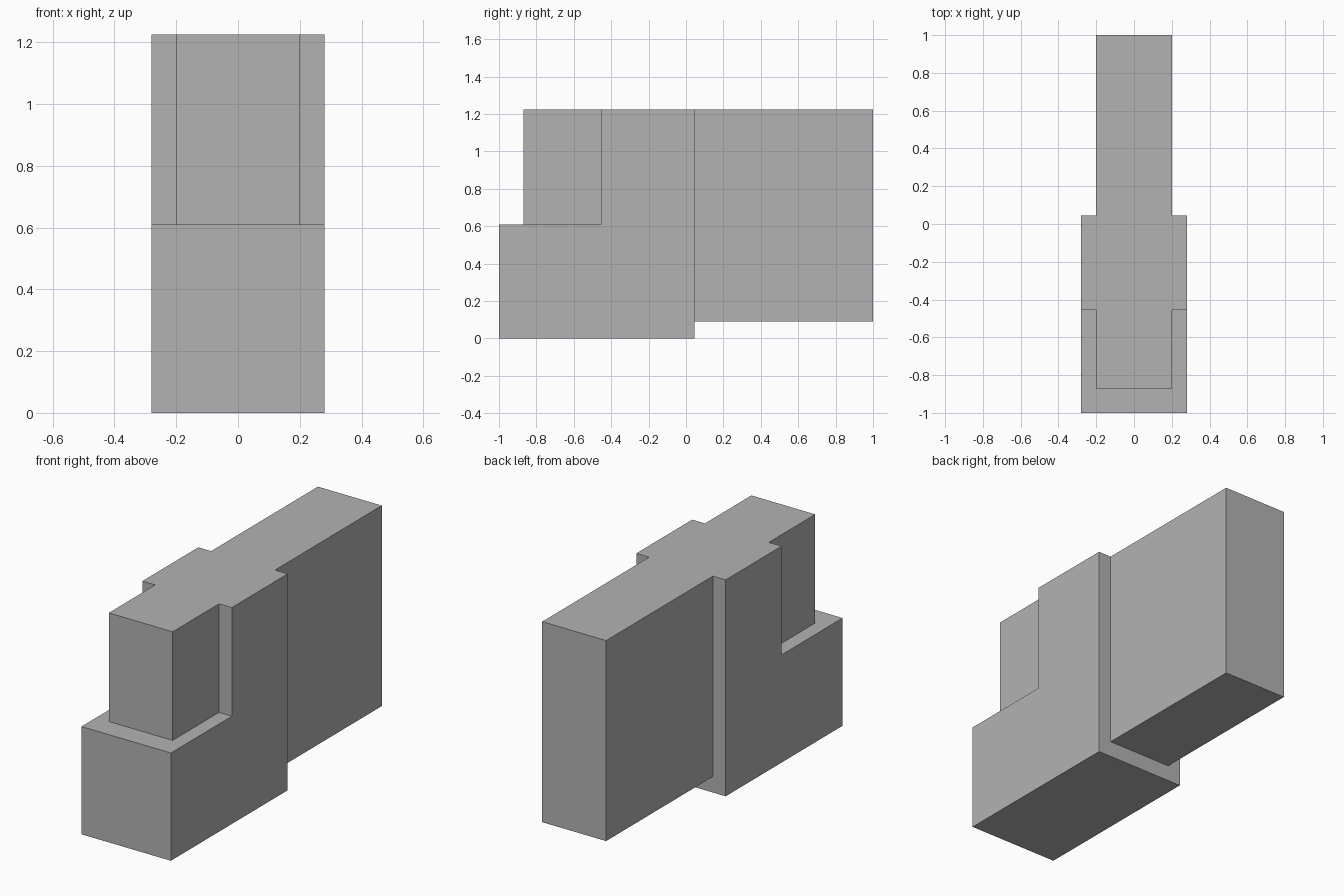
import bpy
import bmesh

cube = bpy.data.objects.get("Cube")
if cube:
    bpy.data.objects.remove(cube, do_unlink=True)

# Single flat grey
GREY = (0.45, 0.45, 0.45, 1.0)
grey = bpy.data.materials.new("plain grey")
grey.use_nodes = True
grey.diffuse_color = GREY
grey.node_tree.nodes["Principled BSDF"].inputs["Base Color"].default_value = GREY

TOP, STEP, REAR_BASE = 1.225, 0.61, 0.09
FRONT, NOSE, SHOULDER, BACK, TAIL = -1.0, -0.87, -0.455, 0.045, 1.0
BODY_HALF, CORE_HALF = 0.28, 0.2


def extrude_profile(name, profile, half_width):
    """Extrude a closed (y, z) side profile evenly to both sides of x = 0."""
    bm = bmesh.new()
    face = bm.faces.new([bm.verts.new((-half_width, y, z)) for y, z in profile])
    new = bmesh.ops.extrude_face_region(bm, geom=[face])["geom"]
    verts = [v for v in new if isinstance(v, bmesh.types.BMVert)]
    bmesh.ops.translate(bm, verts=verts, vec=(2 * half_width, 0, 0))
    bmesh.ops.recalc_face_normals(bm, faces=bm.faces)
    mesh = bpy.data.meshes.new(name)
    bm.to_mesh(mesh)
    bm.free()
    mesh.materials.append(grey)
    obj = bpy.data.objects.new(name, mesh)
    bpy.context.collection.objects.link(obj)
    return obj


def block(name, y0, y1, z0, z1, half_width):
    return extrude_profile(name, [(y0, z0), (y1, z0), (y1, z1), (y0, z1)], half_width)


# Wide stepped body
extrude_profile("stepped_body", [
    (FRONT, 0), (BACK, 0), (BACK, TOP), (SHOULDER, TOP),
    (SHOULDER, STEP), (FRONT, STEP)], BODY_HALF)

# Narrow blocks standing on the step and reaching out behind
block("front_block", NOSE, SHOULDER, STEP, TOP, CORE_HALF)
block("rear_block", BACK, TAIL, REAR_BASE, TOP, CORE_HALF)
